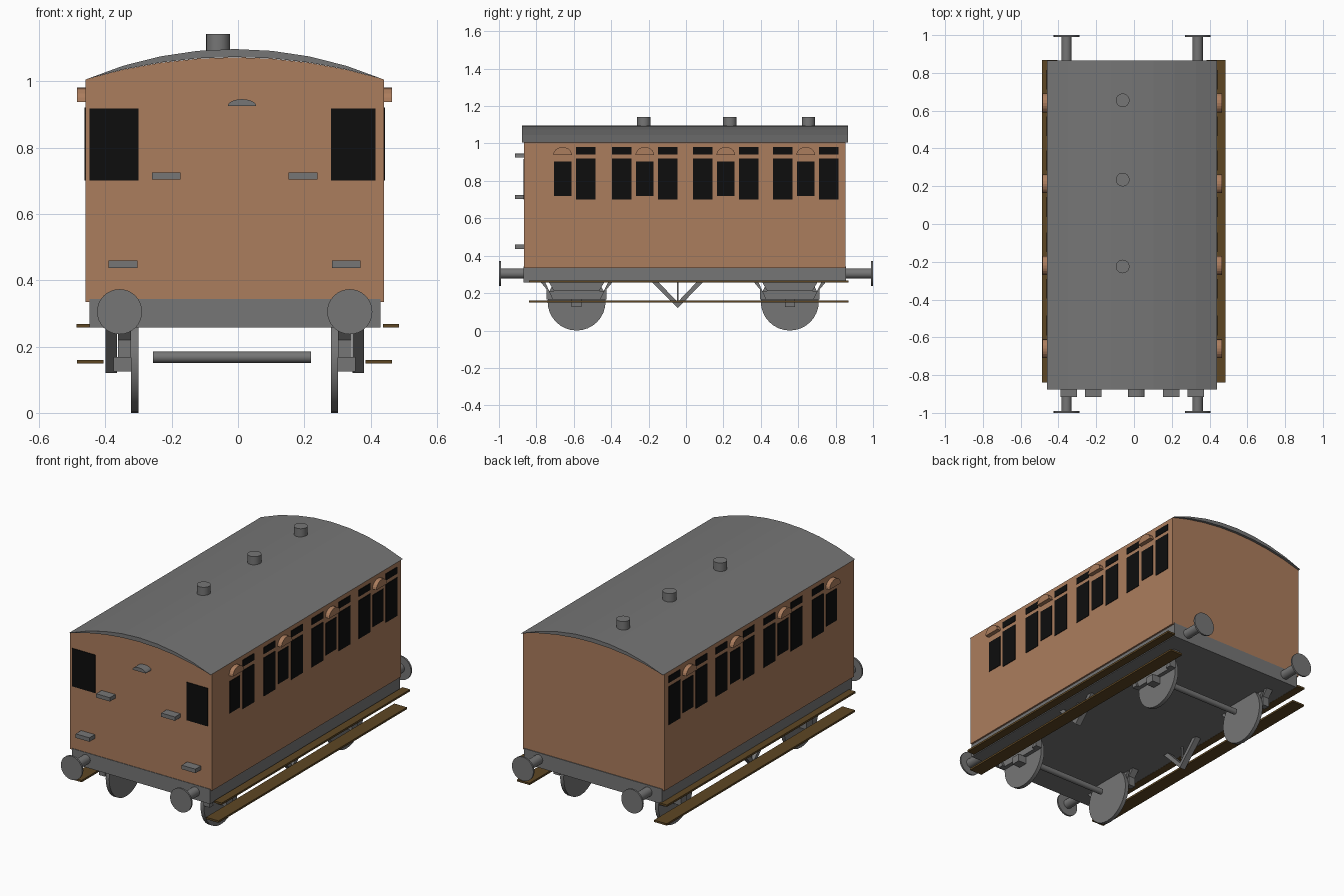
import bpy, bmesh, math
from mathutils import Vector, Matrix

old = bpy.data.objects.get("Cube")
if old:
    bpy.data.objects.remove(old, do_unlink=True)


def material(name, rgb):
    m = bpy.data.materials.new(name)
    m.use_nodes = True
    m.diffuse_color = (*rgb, 1)
    b = m.node_tree.nodes["Principled BSDF"]
    b.inputs["Base Color"].default_value = (*rgb, 1)
    b.inputs["Roughness"].default_value = 0.8
    return m


TAN = material("tan_paint", (0.41, 0.205, 0.11))
GREY = material("grey_metal", (0.18, 0.18, 0.18))
WOOD = material("dark_wood", (0.11, 0.062, 0.017))
BLACK = material("black_glass", (0.004, 0.004, 0.004))
CX = -0.01  # centre line of the coach


def finish(name, bm, mat, smooth=False):
    bmesh.ops.recalc_face_normals(bm, faces=bm.faces)
    me = bpy.data.meshes.new(name)
    bm.to_mesh(me)
    bm.free()
    me.materials.append(mat)
    ob = bpy.data.objects.new(name, me)
    bpy.context.collection.objects.link(ob)
    if smooth:
        bpy.ops.object.select_all(action='DESELECT')
        ob.select_set(True)
        bpy.context.view_layer.objects.active = ob
        bpy.ops.object.shade_smooth_by_angle(angle=math.radians(35))
    return ob


def box(name, x, y, z, mat):
    bm = bmesh.new()
    bmesh.ops.create_cube(bm, size=1)
    for v in bm.verts:
        for i, (a, b) in enumerate((x, y, z)):
            v.co[i] = a if v.co[i] < 0 else b
    return finish(name, bm, mat)


def prism(name, pts, axis, lo, hi, mat):
    """Extrude a profile along x (points are y, z), y (x, z) or z (x, y)."""
    bm = bmesh.new()

    def place(p, d):
        c = list(p)
        c.insert("xyz".index(axis), d)
        return bm.verts.new(c)
    face = bm.faces.new([place(p, lo) for p in pts])
    new = bmesh.ops.extrude_face_region(bm, geom=[face])["geom"]
    step = Vector([hi - lo if a == axis else 0 for a in "xyz"])
    bmesh.ops.translate(bm, vec=step, verts=[g for g in new if isinstance(g, bmesh.types.BMVert)])
    return finish(name, bm, mat)


def cylinder(name, start, end, r, mat, seg=24):
    a, b = Vector(start), Vector(end)
    bm = bmesh.new()
    bmesh.ops.create_cone(bm, cap_ends=True, segments=seg, radius1=r, radius2=r, depth=(b - a).length)
    turn = (b - a).to_track_quat('Z', 'Y').to_matrix().to_4x4()
    bm.transform(Matrix.Translation((a + b) / 2) @ turn)
    return finish(name, bm, mat, True)


def arc(rise, half=0.45, n=8):
    """Shallow circular arc across the roof, left to right."""
    r = (half ** 2 + rise ** 2) / (2 * rise)
    xs = [-half + 2 * half * i / n for i in range(n + 1)]
    return [(CX + x, 1.005 + rise - r + math.sqrt(r * r - x * x)) for x in xs]


def half_disc(cx, cz, r, h, n=10):
    return [(cx + r * math.cos(math.pi * i / n), cz + h * math.sin(math.pi * i / n)) for i in range(n + 1)]


def span(s, near, far):
    """x range mirrored about the centre line."""
    return tuple(sorted((CX + s * near, CX + s * far)))


# Body, roof and underframe
prism("coach_body", [(-0.46, 0.335)] + arc(0.067) + [(0.44, 0.335)], "y", -0.865, 0.852, TAN)
prism("roof", arc(0.092) + arc(0.068)[1:-1][::-1], "y", -0.876, 0.866, GREY)
box("underframe", (-0.447, 0.43), (-0.868, 0.856), (0.258, 0.343), GREY)
for i, y in enumerate((-0.225, 0.235, 0.655)):
    cylinder(f"roof_vent_{i}", (-0.06, y, 1.08), (-0.06, y, 1.142), 0.036, GREY)

# Front end: windows, steps and lamp bracket
for s, side in ((-1, "right"), (1, "left")):
    box(f"front_window_{side}", span(s, 0.29, 0.437 if s < 0 else 0.424), (-0.869, -0.86), (0.70, 0.918), BLACK)
    box(f"upper_step_{side}", span(s, 0.163, 0.25), (-0.915, -0.86), (0.703, 0.725), GREY)
    box(f"lower_step_{side}", span(s, 0.293, 0.38), (-0.915, -0.86), (0.437, 0.46), GREY)
prism("lamp_bracket", half_disc(0.012, 0.925, 0.043, 0.021), "y", -0.915, -0.86, GREY)

# Side windows: door lights with hooded vents, and taller lights with a top pane
DOORS = (-0.66, -0.22, 0.213, 0.64)
for s, side in ((-1, "right"), (1, "left")):
    glass = span(s, 0.445, 0.453)
    for i, y in enumerate(DOORS):
        box(f"door_window_{side}_{i}", glass, (y - 0.047, y + 0.047), (0.72, 0.903), BLACK)
        prism(f"door_hood_{side}_{i}", half_disc(y, 0.938, 0.05, 0.043), "x", *span(s, 0.44, 0.475), TAN)
        for e in (-1, 1):
            if i == 0 and e < 0:
                continue
            c = y + e * 0.123
            box(f"tall_window_{side}_{i}_{e}", glass, (c - 0.052, c + 0.052), (0.70, 0.92), BLACK)
            box(f"top_pane_{side}_{i}_{e}", glass, (c - 0.052, c + 0.052), (0.942, 0.98), BLACK)

# Running gear on each side
for s, side in ((-1, "right"), (1, "left")):
    # Footboards
    upper = (-0.487, -0.44) if s < 0 else (0.437, 0.485)
    box(f"upper_footboard_{side}", upper, (-0.84, 0.868), (0.257, 0.268), WOOD)
    box(f"lower_footboard_{side}", span(s, 0.395, 0.475), (-0.84, 0.868), (0.149, 0.16), WOOD)

    # Wheels, springs, guards and axle boxes
    for yc, end in ((-0.585, "front"), (0.555, "rear")):
        tag = f"{end}_{side}"
        xw = span(s, 0.29, 0.312)
        cylinder(f"wheel_{tag}", (xw[0], yc, 0.155), (xw[1], yc, 0.155), 0.155, GREY, 32)
        spring = [(yc - 0.15, 0.262), (yc + 0.15, 0.262), (yc + 0.12, 0.21), (yc - 0.12, 0.21)]
        prism(f"spring_{tag}", spring, "x", *span(s, 0.312, 0.345), GREY)
        box(f"spring_bar_{tag}", span(s, 0.312, 0.335), (yc - 0.155, yc + 0.155), (0.167, 0.212), GREY)
        box(f"axle_box_{tag}", span(s, 0.31, 0.365), (yc - 0.027, yc + 0.027), (0.125, 0.168), GREY)
        for e in (-1, 1):
            guard = [(0.195, 0.262), (0.17, 0.262), (0.125, 0.167), (0.16, 0.167), (0.16, 0.22)]
            pts = [(yc + e * y, z) for y, z in guard]
            prism(f"guard_{tag}_{e}", pts, "x", *span(s, 0.312, 0.352), GREY)

    # V-shaped hanger under the middle
    for e in (-1, 1):
        strut = [(0, 0.12), (0.14, 0.262), (0.105, 0.262), (0, 0.152)]
        pts = [(-0.045 + e * y, z) for y, z in strut]
        prism(f"hanger_{side}_{e}", pts, "x", *span(s, 0.355, 0.39), GREY)
    box(f"hanger_rod_{side}", span(s, 0.368, 0.376), (-0.049, -0.041), (0.14, 0.262), GREY)

    # Buffers
    for e, end in ((-1, "front"), (1, "rear")):
        x = CX + s * 0.347
        cylinder(f"buffer_shank_{end}_{side}", (x, e * 0.84, 0.305), (x, e * 0.993, 0.305), 0.027, GREY)
        cylinder(f"buffer_head_{end}_{side}", (x, e * 0.99, 0.305), (x, e, 0.305), 0.068, GREY, 32)

# Axles
for yc, end in ((-0.585, "front"), (0.555, "rear")):
    cylinder(f"axle_{end}", (-0.257, yc, 0.168), (0.22, yc, 0.168), 0.017, GREY, 16)
